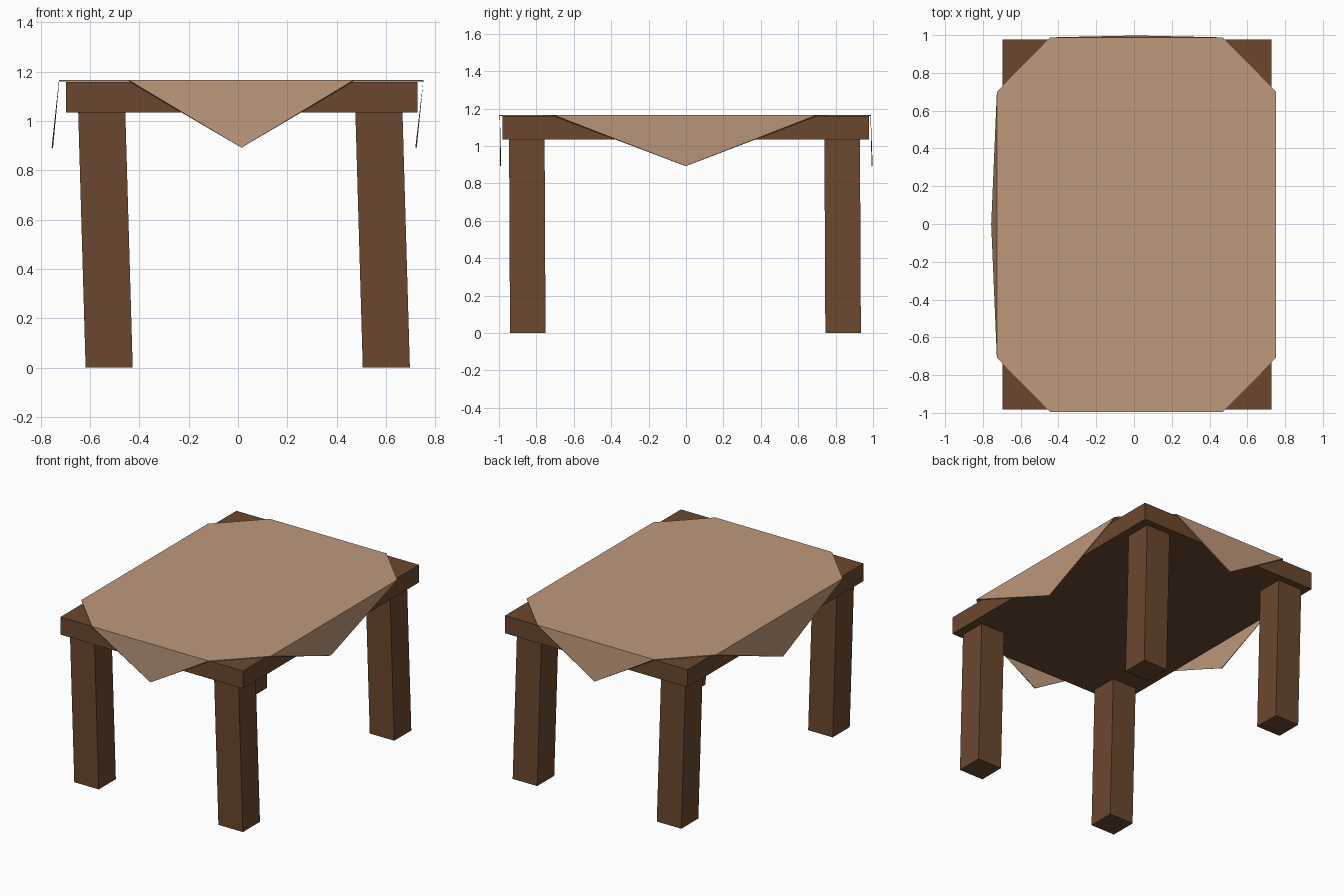
import bpy, bmesh
from mathutils import Vector

if "Cube" in bpy.data.objects:
    bpy.data.objects.remove(bpy.data.objects["Cube"])


def material(name, rgb):
    m = bpy.data.materials.new(name)
    m.diffuse_color = (*rgb, 1)
    m.use_nodes = True
    m.node_tree.nodes["Principled BSDF"].inputs["Base Color"].default_value = m.diffuse_color
    return m


wood = material("dark wood", (0.147, 0.064, 0.027))
linen = material("tan cloth", (0.52, 0.322, 0.202))


def finish(name, bm, mat):
    bmesh.ops.recalc_face_normals(bm, faces=bm.faces)
    me = bpy.data.meshes.new(name)
    bm.to_mesh(me)
    bm.free()
    me.materials.append(mat)
    ob = bpy.data.objects.new(name, me)
    bpy.context.collection.objects.link(ob)
    return ob


def block(name, x0, x1, y0, y1, z0, z1, lean=(0, 0)):
    """Box whose top is shifted sideways by lean."""
    bm = bmesh.new()
    bmesh.ops.create_cube(bm, size=1)
    for v in bm.verts:
        t = v.co.z + 0.5
        v.co = (x0 + (v.co.x + 0.5) * (x1 - x0) + t * lean[0],
                y0 + (v.co.y + 0.5) * (y1 - y0) + t * lean[1],
                z0 + t * (z1 - z0))
    return finish(name, bm, wood)


# Table top
block("table_top", -0.697, 0.727, -0.982, 0.978, 1.035, 1.159)

# Four leaning legs
for side, x in (("left", -0.618), ("right", 0.506)):
    for end, y in (("front", -0.941), ("back", 0.745)):
        block(f"{end}_{side}_leg", x, x + 0.191, y, y + 0.19, 0, 1.035,
              (-0.03, -0.005))

# Cloth: eight-sided sheet with a hanging triangle on each long side
Z, TIP = 1.166, 0.892
cx, cy = 0.013, -0.004
corners = [(-.455, -.992), (.455, -.992), (.739, -.704), (.739, .704),
           (.455, .992), (-.455, .992), (-.739, .704), (-.739, -.704)]
bm = bmesh.new()
ring = [bm.verts.new((cx + x, cy + y, Z)) for x, y in corners]
bm.faces.new(ring)
tips = [(0.014, -0.994), (0.725, -0.002), (0.014, 0.998), (-0.756, -0.002)]
for i, (x, y) in enumerate(tips):
    tip = bm.verts.new((x, y, TIP))
    bm.faces.new((ring[2 * i + 1], ring[2 * i], tip))
cloth = finish("tablecloth", bm, linen)
mod = cloth.modifiers.new("thickness", 'SOLIDIFY')
mod.thickness = 0.006
mod.offset = -1
